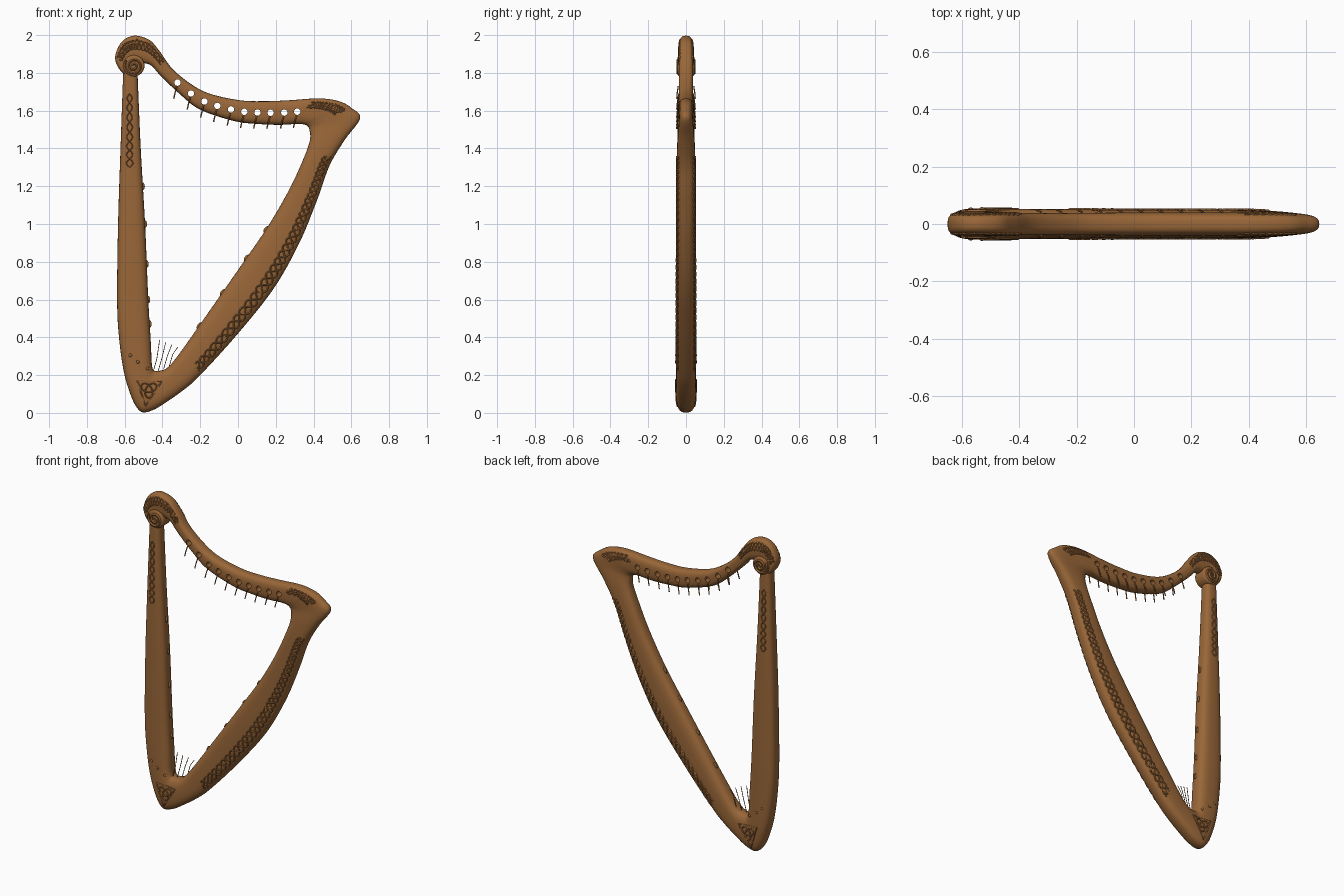
import bpy, bmesh, math
from mathutils import Vector, Matrix
from mathutils.bvhtree import BVHTree

cube = bpy.data.objects.get("Cube")
if cube:
    bpy.data.objects.remove(cube)

wood = bpy.data.materials.new("warm brown wood")
wood.use_nodes = True
COLOUR = (0.32, 0.135, 0.04, 1)
wood.diffuse_color = COLOUR
for node in wood.node_tree.nodes:
    if node.type == 'BSDF_PRINCIPLED':
        node.inputs["Base Color"].default_value = COLOUR
        node.inputs["Roughness"].default_value = 0.6

# Stations: outer x, outer z, inner x, inner z, half depth
PILLAR = [(-.608, 1.8, -.532, 1.8, .036), (-.622, 1.4, -.515, 1.4, .044),
          (-.635, 1, -.492, 1, .05), (-.64, .6, -.475, .6, .053),
          (-.63, .4, -.462, .38, .054), (-.605, .22, -.457, .27, .054),
          (-.57, .1, -.452, .235, .054), (-.54, .035, -.445, .225, .053)]
SOUNDBOX = [(-.505, .003, -.435, .222, .053), (-.45, .015, -.41, .224, .053),
            (-.39, .05, -.38, .235, .053), (-.29, .12, -.34, .275, .052),
            (-.2, .2, -.27, .37, .052), (0, .42, -.13, .57, .051),
            (.19, .66, .03, .8, .051), (.325, .9, .16, .99, .05),
            (.42, 1.13, .27, 1.18, .05), (.485, 1.31, .34, 1.33, .049),
            (.565, 1.445, .38, 1.44, .045)]
NECK = [(.647, 1.56, .378, 1.5, .038), (.6, 1.615, .366, 1.52, .038),
        (.535, 1.65, .345, 1.528, .04), (.43, 1.665, .31, 1.53, .04),
        (.27, 1.655, .22, 1.525, .04), (.14, 1.65, .1, 1.53, .04),
        (.01, 1.655, -.02, 1.545, .04), (-.15, 1.69, -.2, 1.605, .039),
        (-.255, 1.745, -.305, 1.685, .038), (-.35, 1.825, -.41, 1.785, .038),
        (-.415, 1.915, -.455, 1.835, .038), (-.47, 1.975, -.49, 1.85, .038),
        (-.55, 1.997, -.54, 1.855, .037), (-.615, 1.965, -.565, 1.85, .037),
        (-.65, 1.89, -.58, 1.83, .037), (-.635, 1.83, -.575, 1.81, .036),
        (-.595, 1.785, -.56, 1.8, .034)]
PATH = PILLAR + SOUNDBOX + NECK
BOX, TOP = len(PILLAR), len(PILLAR) + len(SOUNDBOX)


def station(t):
    """Smoothly interpolated station: outer point, inner point, half depth."""
    last = len(PATH) - 1
    i = min(int(t), last - 1)
    f = t - i
    a, b, c, d = (PATH[max(0, min(last, i + k))] for k in (-1, 0, 1, 2))
    v = [q + f / 2 * (r - p + f * (2*p - 5*q + 4*r - s + f * (3*(q - r) + s - p)))
         for p, q, r, s in zip(a, b, c, d)]
    return Vector((v[0], 0, v[1])), Vector((v[2], 0, v[3])), v[4]


def on_face(t, u):
    """Point across the frame: u = 1 outer edge, u = -1 inner edge."""
    outer, inner, _ = station(t)
    return inner.lerp(outer, (u + 1) / 2)


def finish(name, bm):
    bmesh.ops.recalc_face_normals(bm, faces=bm.faces)
    mesh = bpy.data.meshes.new(name)
    bm.to_mesh(mesh)
    bm.free()
    mesh.materials.append(wood)
    obj = bpy.data.objects.new(name, mesh)
    bpy.context.collection.objects.link(obj)
    return obj


def smooth(obj, angle=40):
    bpy.ops.object.select_all(action='DESELECT')
    obj.select_set(True)
    bpy.context.view_layer.objects.active = obj
    bpy.ops.object.shade_smooth_by_angle(angle=math.radians(angle))


def tubes(name, paths, radius):
    """Thin round strands along a set of paths, as one mesh."""
    curve = bpy.data.curves.new(name, 'CURVE')
    curve.dimensions = '3D'
    curve.bevel_depth = radius
    curve.bevel_resolution = 1
    curve.use_fill_caps = True
    for path in paths:
        spline = curve.splines.new('POLY')
        spline.points.add(len(path) - 1)
        for point, co in zip(spline.points, path):
            point.co = (*co, 1)
    obj = bpy.data.objects.new(name, curve)
    bpy.context.collection.objects.link(obj)
    curve.materials.append(wood)
    bpy.ops.object.select_all(action='DESELECT')
    obj.select_set(True)
    bpy.context.view_layer.objects.active = obj
    bpy.ops.object.convert(target='MESH')
    smooth(bpy.context.view_layer.objects.active, 60)


# Frame: pillar, soundbox and neck in one continuous loft
SIDES, STEPS = 36, 6
bm = bmesh.new()
rings = []
for k in range((len(PATH) - 1) * STEPS + 1):
    outer, inner, depth = station(k / STEPS)
    ring = []
    for j in range(SIDES):
        a = math.tau * j / SIDES
        c, s = (math.copysign(abs(w) ** 0.7, w) for w in (math.cos(a), math.sin(a)))
        p = inner.lerp(outer, (c + 1) / 2)
        ring.append(bm.verts.new((p.x, s * depth, p.z)))
    rings.append(ring)
for r, s in zip(rings, rings[1:]):
    for j in range(SIDES):
        n = (j + 1) % SIDES
        bm.faces.new((r[j], r[n], s[n], s[j]))
bm.faces.new(rings[0])
bm.faces.new(rings[-1])
frame = finish("harp_frame", bm)
surface = BVHTree.FromPolygons([v.co.copy() for v in frame.data.vertices],
                               [tuple(p.vertices) for p in frame.data.polygons])


def press(points, side):
    """Lay a flat path onto the front (-1) or back (1) face of the frame."""
    hits = [surface.ray_cast(Vector((p.x, side, p.z)), Vector((0, -side, 0)))[0]
            for p in points]
    return [h for h in hits if h]


# Tuning pin holes through the neck
samples = [on_face(TOP + 3 + k / 50, 0) for k in range(350)]
holes = [min(samples, key=lambda p: abs(p.x - (-0.32 + 0.0705 * i))) for i in range(10)]
turn = Matrix.Rotation(math.pi / 2, 4, 'X')
bm = bmesh.new()
for p in holes:
    bmesh.ops.create_cone(bm, cap_ends=True, segments=16, radius1=.017, radius2=.017,
                          depth=.3, matrix=Matrix.Translation(p) @ turn)
cutter = finish("pin_hole_cutter", bm)
cutter.hide_render = True
cut = frame.modifiers.new("pin_holes", 'BOOLEAN')
cut.operation, cut.object, cut.solver = 'DIFFERENCE', cutter, 'EXACT'
bpy.context.view_layer.objects.active = frame
bpy.ops.object.modifier_apply(modifier=cut.name)
bpy.data.objects.remove(cutter)
smooth(frame)

# Tuning pins hanging below each hole, on both faces
pins = []
for p in holes:
    for side in (-1, 1):
        y = side * .041
        pins.append([Vector((p.x - .003, y, p.z - .018)),
                     Vector((p.x - .012, y * 1.12, p.z - .05)),
                     Vector((p.x - .02, y * 1.2, p.z - .085))])
tubes("tuning_pins", pins, .0035)


# Interlaced knotwork bands
def braid(t0, t1, u, width, waves, strands=2):
    paths = []
    count = int(waves * 14)
    for side in (-1, 1):
        for k in range(strands):
            phase = math.tau * k / strands
            paths.append(press([on_face(t0 + (t1 - t0) * i / count,
                                u + width * math.sin(math.tau * waves * i / count + phase))
                                for i in range(count + 1)], side))
    return paths


tubes("soundbox_knotwork", braid(BOX + 4, BOX + 9.3, .52, .25, 11, 3), .0045)
tubes("pillar_knotwork", braid(.35, 1.25, .1, .3, 4), .003)
tubes("shoulder_knotwork", braid(TOP + 1, TOP + 3.2, .5, .25, 3, 3), .004)
tubes("scroll_knotwork", braid(TOP + 9.5, TOP + 14, .35, .35, 5, 3), .004)

# Three-lobed knot in a triangle at the foot
knots = []
for side in (-1, 1):
    loop = [Vector((-.472 + .015 * (math.sin(a) + 2 * math.sin(2 * a)), 0,
                    .125 + .015 * (math.cos(a) - 2 * math.cos(2 * a))))
            for a in (math.tau * i / 60 for i in range(61))]
    corners = [Vector((-.535, 0, .175)), Vector((-.405, 0, .165)), Vector((-.49, 0, .035))]
    edge = [corners[i].lerp(corners[(i + 1) % 3], f / 8) for i in range(3) for f in range(9)]
    knots += [press(loop, side), press(edge, side)]
tubes("foot_knot", knots, .004)

# Scroll eye with a raised spiral on each face
EYE = Vector((-.552, 0, 1.838))
bm = bmesh.new()
bmesh.ops.create_cone(bm, cap_ends=True, segments=32, radius1=.057, radius2=.057,
                      depth=.088, matrix=Matrix.Translation(EYE) @ turn)
rims = [e for e in bm.edges if abs(e.verts[0].co.y - e.verts[1].co.y) < .001]
bmesh.ops.bevel(bm, geom=rims, offset=.012, segments=3, affect='EDGES', profile=.5)
smooth(finish("scroll_eye", bm))
spirals = []
for side in (-1, 1):
    turns = [(.004 + .0445 * i / 70, math.tau * 2.1 * i / 70) for i in range(71)]
    spirals.append([EYE + Vector((-r * math.cos(a), side * .044, r * math.sin(a)))
                    for r, a in turns])
tubes("scroll_spiral", spirals, .007)


# Small rounded studs
def studs(name, places):
    bm = bmesh.new()
    for place, axis, size in places:
        spin = axis.to_track_quat('Z', 'Y').to_matrix().to_4x4()
        bmesh.ops.create_uvsphere(bm, u_segments=12, v_segments=8, radius=1,
                                  matrix=Matrix.Translation(place) @ spin
                                  @ Matrix.Diagonal((*size, 1)))
    smooth(finish(name, bm))


# Oval string shoes along the inner edges
shoes = []
for t in [1.5 + .5 * i for i in range(5)] + [BOX + 4.5 + .8 * i for i in range(4)]:
    along = on_face(t + .05, -1) - on_face(t - .05, -1)
    shoes.append((on_face(t, -1), along, (.006, .01, .02)))
studs("string_shoes", shoes)

# Foot pegs on both faces
pegs = []
for side in (-1, 1):
    spots = [Vector((-.57, 0, .305)), Vector((-.53, 0, .27)), Vector((-.48, 0, .235))]
    pegs += [(p, Vector((0, 1, 0)), (.009, .009, .005)) for p in press(spots, side)]
studs("foot_pegs", pegs)

# Loose string ends above the foot
ends = []
for i in range(4):
    base = Vector((-.45 + .028 * i, -.015 + .01 * i, .215 + .008 * i))
    ends.append([base, base + Vector((.02, 0, .07)),
                 base + Vector((.035 + .004 * i, 0, .17 - .02 * i))])
tubes("string_ends", ends, .002)
